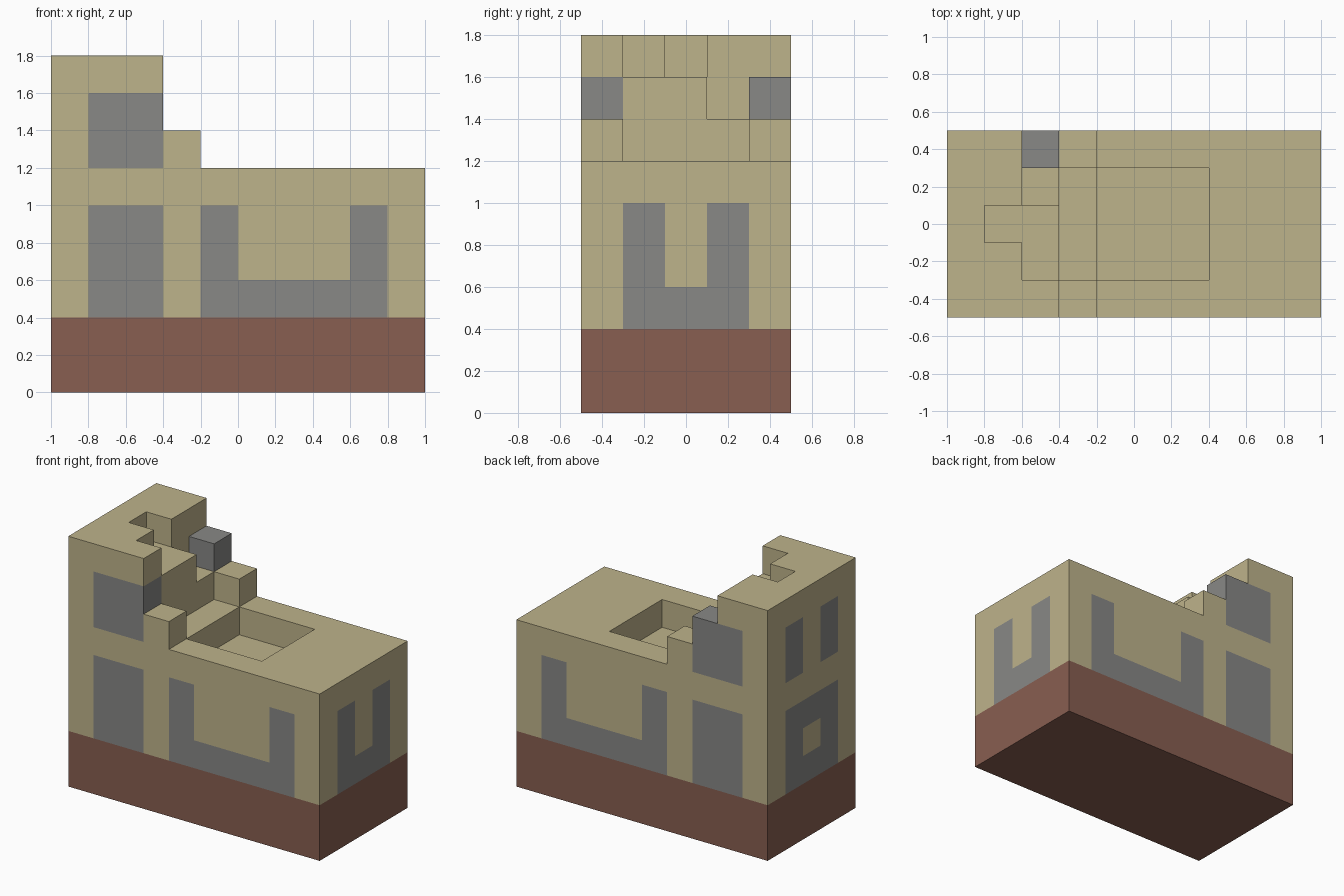
import bpy
import bmesh
from mathutils import Vector

old = bpy.data.objects.get("Cube")
if old:
    bpy.data.objects.remove(old, do_unlink=True)

U = 0.2                 # block size
NX, NY, BASE = 10, 5, 2  # blocks across, deep, and in the footing


def material(name, rgb):
    m = bpy.data.materials.new(name)
    m.use_nodes = True
    m.diffuse_color = (*rgb, 1)
    m.node_tree.nodes["Principled BSDF"].inputs["Base Color"].default_value = (*rgb, 1)
    return m


sandstone = material("sandstone", (0.515, 0.451, 0.258))
grey = material("window grey", (0.246, 0.246, 0.238))
brick = material("brick brown", (0.246, 0.112, 0.082))


def height(i, j):
    """Blocks stacked at column i, row j: a ruined tower stepping down to a roof."""
    if i < 2:
        return 8 if (i, j) == (1, 2) else 9
    if i == 2:
        return (9, 8, 8, 7, 8)[j]
    if i == 3:
        return 7 if j in (0, 4) else 6
    return 5 if i < 7 and 0 < j < 4 else 6   # sunken roof pit


def is_window(i, j, k):
    if j in (0, NY - 1):                     # front and back
        if i in (1, 2):
            return k < 5 or k in (6, 7)
        return (4 <= i <= 8 and k == 2) or (i in (4, 8) and k < 5)
    if i == 0:                               # left end of the tower
        return (k < 5 and (j, k) != (2, 3)) or (j != 2 and k in (6, 7))
    return i == NX - 1 and (k == 2 or (j != 2 and k < 5))


def block_shell(name, cells, mats, rule):
    """Outer skin of a set of blocks, coloured by a rule per block."""
    bm = bmesh.new()
    for c in cells:
        for axis in range(3):
            for s in (-1, 1):
                n = list(c)
                n[axis] += s
                if tuple(n) in cells:
                    continue
                mid = Vector(c) + Vector((0.5, 0.5, 0.5))
                a, b, d = Vector(), Vector(), Vector()
                d[axis] = s / 2
                a[(axis + 1) % 3] = 0.5
                b[(axis + 2) % 3] = s / 2
                quad = [mid + d - a - b, mid + d + a - b, mid + d + a + b, mid + d - a + b]
                shift = Vector((NX / 2, NY / 2, 0))
                f = bm.faces.new([bm.verts.new((p - shift) * U) for p in quad])
                f.material_index = rule(*c)
    bmesh.ops.remove_doubles(bm, verts=bm.verts, dist=U / 100)
    bmesh.ops.dissolve_limit(bm, angle_limit=0.01, verts=bm.verts, edges=bm.edges,
                             delimit={'MATERIAL'})
    mesh = bpy.data.meshes.new(name)
    bm.to_mesh(mesh)
    bm.free()
    for m in mats:
        mesh.materials.append(m)
    bpy.context.collection.objects.link(bpy.data.objects.new(name, mesh))


plan = [(i, j) for i in range(NX) for j in range(NY)]

# Brick footing
block_shell("footing", {(i, j, k) for i, j in plan for k in range(BASE)},
            [brick], lambda i, j, k: 0)

# Ruined walls with painted windows
block_shell("ruined_walls",
            {(i, j, k) for i, j in plan for k in range(BASE, height(i, j))},
            [sandstone, grey], lambda i, j, k: int(is_window(i, j, k)))
